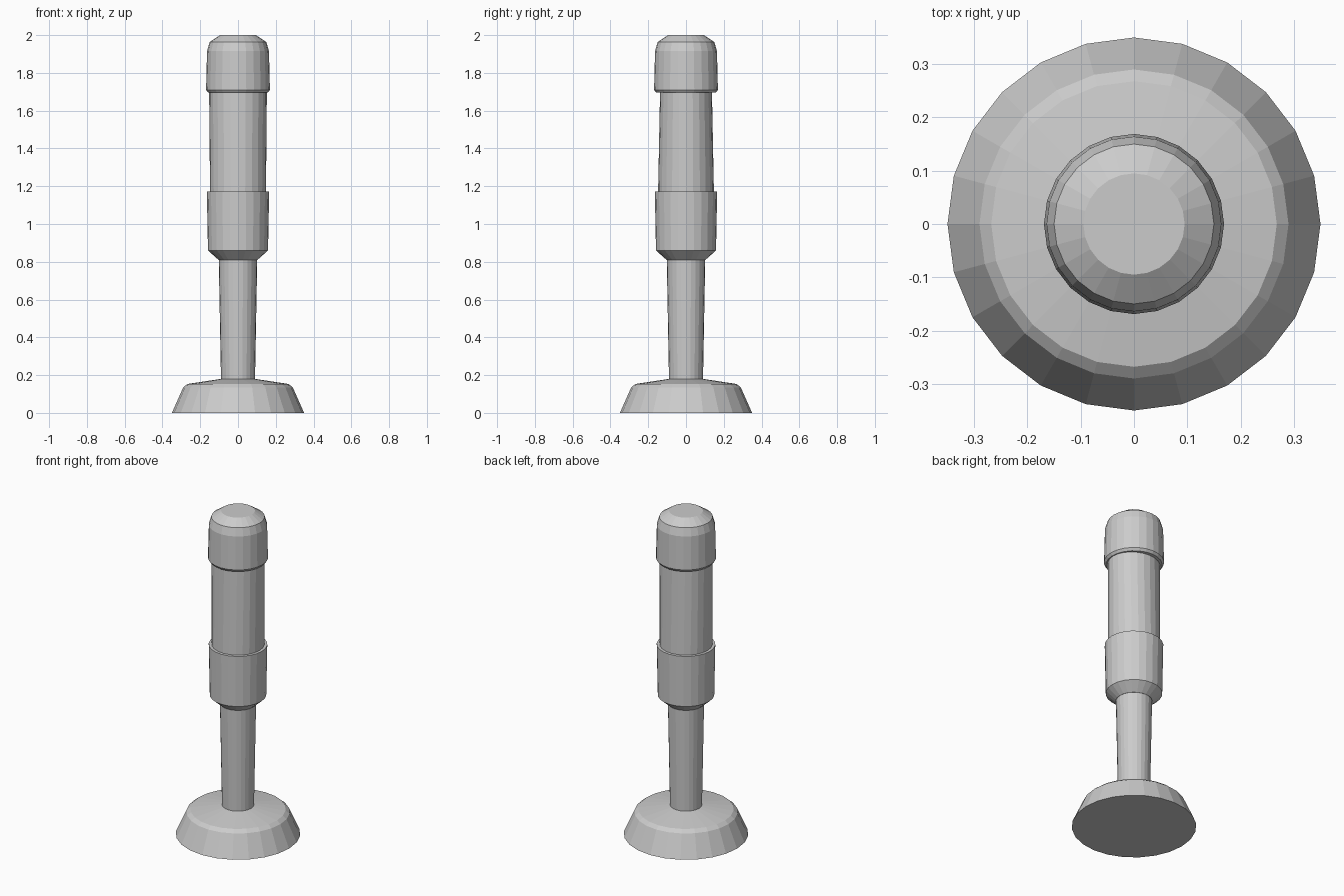
import bpy, bmesh
from math import cos, sin, tau

if "Cube" in bpy.data.objects:
    bpy.data.objects.remove(bpy.data.objects["Cube"])

SEGMENTS = 24


def lathe(name, rings):
    """Capped, flat-faced solid from (x radius, y radius, z) rings, bottom to top."""
    bm = bmesh.new()
    loops = []
    for rx, ry, z in rings:
        loops.append([bm.verts.new((rx * cos(tau * i / SEGMENTS),
                                    ry * sin(tau * i / SEGMENTS), z))
                      for i in range(SEGMENTS)])
    for low, high in zip(loops, loops[1:]):
        for i in range(SEGMENTS):
            j = (i + 1) % SEGMENTS
            bm.faces.new((low[i], low[j], high[j], high[i]))
    bm.faces.new(loops[0][::-1])
    bm.faces.new(loops[-1])
    mesh = bpy.data.meshes.new(name)
    bm.to_mesh(mesh)
    bm.free()
    obj = bpy.data.objects.new(name, mesh)
    bpy.context.collection.objects.link(obj)
    return obj


def round_part(name, profile):
    return lathe(name, [(r, r, z) for r, z in profile])


# Flared foot with a bevelled rim and gently sloping top
round_part("base", [(0.35, 0), (0.29, 0.135), (0.268, 0.153), (0.09, 0.18)])

# Slim stem, slightly wider towards the top
round_part("stem", [(0.09, 0.17), (0.102, 0.82)])

# Collar with a chamfered underside
round_part("collar", [(0.103, 0.81), (0.159, 0.86), (0.165, 1.173)])

# Upper body: round at the bottom, oval at the top
lathe("upper_body", [(0.148, 0.148, 1.16), (0.153, 0.137, 1.72)])

# Rounded cap with a small chamfer on its lower lip
round_part("cap", [(0.158, 1.695), (0.169, 1.71), (0.164, 1.915),
                   (0.15, 1.963), (0.095, 2.0)])
